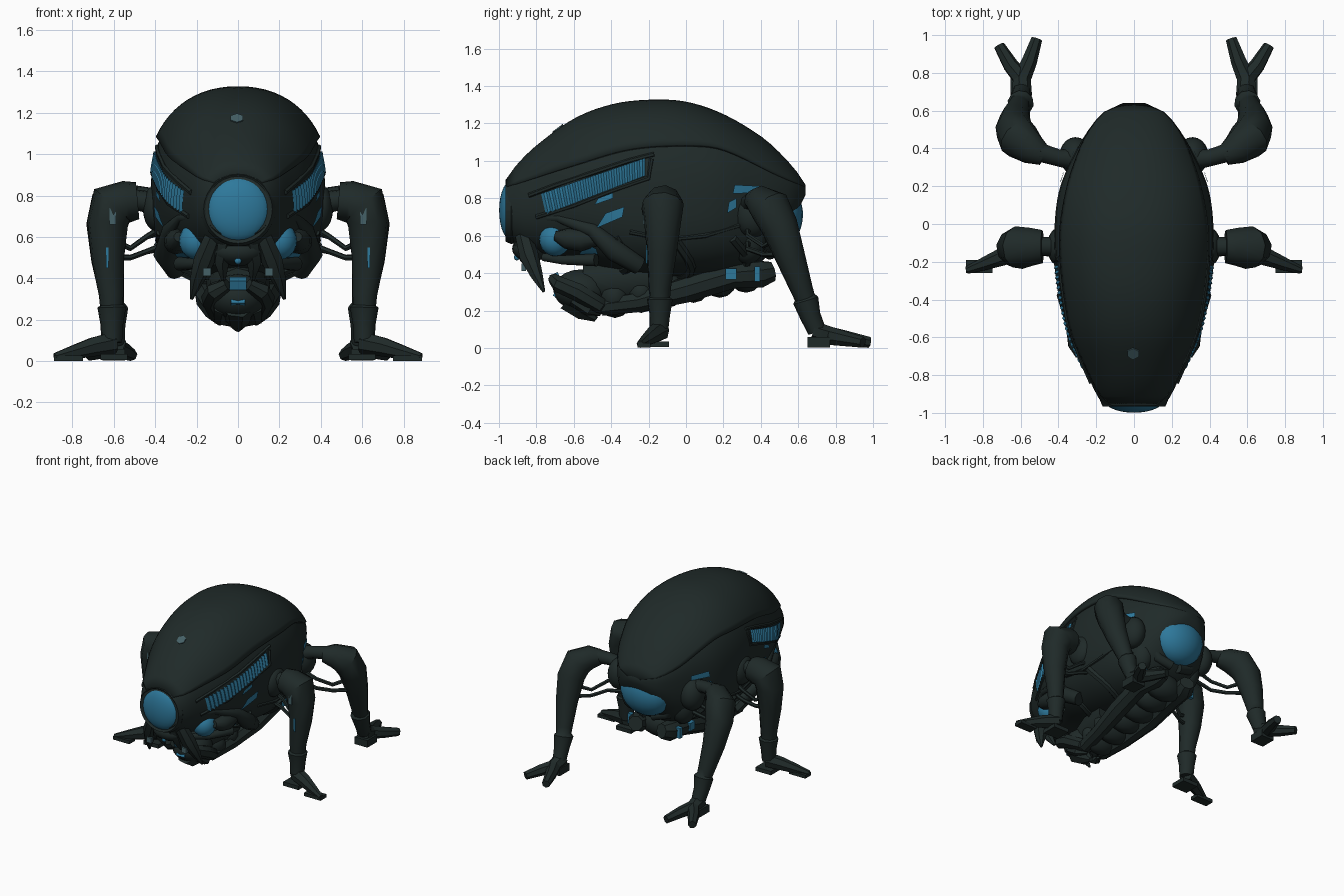
import bpy, bmesh, math
from mathutils import Vector, Matrix

if "Cube" in bpy.data.objects:
    bpy.data.objects.remove(bpy.data.objects["Cube"])


def material(name, col):
    m = bpy.data.materials.new(name)
    m.diffuse_color = (*col, 1)
    m.use_nodes = True
    m.node_tree.nodes["Principled BSDF"].inputs["Base Color"].default_value = m.diffuse_color
    return m


DARK = material("dark_armour", (0.0138, 0.0228, 0.0217))
BLUE = material("blue_glass", (0.027, 0.19, 0.33))
GREY = material("grey_sensor", (0.06, 0.12, 0.135))


def finish(name, bm, mat, mirror=False, smooth=True, angle=38):
    bmesh.ops.recalc_face_normals(bm, faces=bm.faces)
    me = bpy.data.meshes.new(name)
    bm.to_mesh(me)
    bm.free()
    me.materials.append(mat)
    ob = bpy.data.objects.new(name, me)
    bpy.context.collection.objects.link(ob)
    if smooth:
        for o in bpy.context.selected_objects:
            o.select_set(False)
        ob.select_set(True)
        bpy.context.view_layer.objects.active = ob
        bpy.ops.object.shade_smooth_by_angle(angle=math.radians(angle))
    if mirror:
        ob.modifiers.new("mirror", 'MIRROR').use_clip = False
    return ob


def loft(name, rings, mat, closed=True, caps=True, **kw):
    bm = bmesh.new()
    vs = [[bm.verts.new(p) for p in r] for r in rings]
    n = len(rings[0])
    for a, b in zip(vs, vs[1:]):
        for i in range(n if closed else n - 1):
            j = (i + 1) % n
            bm.faces.new((a[i], a[j], b[j], b[i]))
    if caps and closed:
        bm.faces.new(vs[0])
        bm.faces.new(vs[-1])
    return finish(name, bm, mat, **kw)


def limb(name, pts, mat=DARK, sides=10, mirror=True):
    """Tube through (x, y, z, radius) points."""
    P = [Vector(p[:3]) for p in pts]
    u, rings = Vector((0.13, 1, 0.21)), []
    for i, p in enumerate(P):
        t = (P[min(i + 1, len(P) - 1)] - P[max(i - 1, 0)]).normalized()
        u = (u - t * u.dot(t)).normalized()
        v = t.cross(u)
        rings.append([p + pts[i][3] * (u * math.cos(a) + v * math.sin(a))
                      for a in (2 * math.pi * k / sides for k in range(sides))])
    return loft(name, rings, mat, mirror=mirror)


def blob(name, c, r, mat=DARK, mirror=False, tilt=0, seg=20):
    bm = bmesh.new()
    M = Matrix.Translation(c) @ Matrix.Rotation(tilt, 4, 'X') @ Matrix.Diagonal((*r, 1))
    bmesh.ops.create_uvsphere(bm, u_segments=seg, v_segments=seg // 2, radius=1, matrix=M)
    return finish(name, bm, mat, mirror)


def box(name, c, s, mat=DARK, mirror=False, tilt=0):
    bm = bmesh.new()
    M = Matrix.Translation(c) @ Matrix.Rotation(tilt, 4, 'X') @ Matrix.Diagonal((*s, 1))
    bmesh.ops.create_cube(bm, size=1, matrix=M)
    return finish(name, bm, mat, mirror, smooth=False)


# Body stations: y, bottom, widest height, top, half width
ROWS = [(-.96, .60, .74, .90, .16), (-.90, .54, .76, .98, .20), (-.8, .50, .78, 1.075, .245),
        (-.6, .47, .80, 1.215, .335), (-.4, .42, .82, 1.29, .385), (-.2, .39, .84, 1.315, .415),
        (0, .38, .84, 1.305, .42), (.2, .40, .84, 1.24, .39), (.4, .46, .84, 1.125, .30),
        (.5, .57, .84, 1.04, .24), (.58, .70, .84, .955, .175), (.62, .78, .84, .90, .12),
        (.64, .82, .845, .87, .06)]
EDGE = [(-.96, .86), (-.6, .975), (-.3, 1.06), (0, 1.08), (.2, 1.06), (.5, .92), (.64, .86)]
N = 2.2


def interp(tab, y):
    y = min(max(y, tab[0][0]), tab[-1][0])
    k = next(i for i in range(len(tab) - 1) if y <= tab[i + 1][0])
    a, b = tab[k], tab[k + 1]
    p, q = tab[max(k - 1, 0)], tab[min(k + 2, len(tab) - 1)]
    h = b[0] - a[0]
    t = (y - a[0]) / h
    out = []
    for j in range(1, len(a)):
        ma = (b[j] - p[j]) / (b[0] - p[0]) * h
        mb = (q[j] - a[j]) / (q[0] - a[0]) * h
        out.append((2*t**3 - 3*t*t + 1) * a[j] + (t**3 - 2*t*t + t) * ma
                   + (3*t*t - 2*t**3) * b[j] + (t**3 - t*t) * mb)
    return out


def power(y, upper):
    """Squareness of the section: the lower flanks are squarer behind the head."""
    return N if upper else N + .6 * min(max((y + .6) / .3, 0), 1)


def section(y, a, wide=1.0, high=1.0):
    zb, zm, zt, w = interp(ROWS, y)
    c, s = math.cos(a), math.sin(a)
    h = (zt - zm) if s > 0 else (zm - zb)
    f = lambda v: math.copysign(abs(v) ** (2 / power(y, s > 0)), v)
    return Vector((w * wide * f(c), y, zm + h * high * f(s)))


def hull_x(y, z):
    zb, zm, zt, w = interp(ROWS, y)
    h = (zt - zm) if z > zm else (zm - zb)
    n = power(y, z > zm)
    return w * max(1 - abs((z - zm) / h) ** n, 0) ** (1 / n)


def patch(name, corners, nu, nv, mat=BLUE, lift=.009, ridge=0.0):
    """Side plate following the hull; corners are (y, z), counted around."""
    a, b, c, d = (Vector(p) for p in corners)
    rows = []
    for i in range(nu + 1):
        u, row = i / nu, []
        for j in range(nv + 1):
            q = a.lerp(b, u).lerp(d.lerp(c, u), j / nv)
            row.append((hull_x(*q) + lift + ridge * (i % 2), q.x, q.y))
        rows.append(row)
    loft(name, rows, mat, closed=False, mirror=True, smooth=ridge == 0)


# Hull and the overhanging upper shell
ys = [-.96 + 1.6 * i / 34 for i in range(35)]
loft("hull", [[section(y, 2 * math.pi * k / 36) for k in range(36)] for y in ys], DARK)
shell_rings = []
for y in ys:
    zb, zm, zt, w = interp(ROWS, y)
    e = min(max((interp(EDGE, y)[0] - zm) / (zt - zm), .05), .75)
    a0 = math.asin(e ** (N / 2))
    shell_rings.append([section(y, a0 + (math.pi - 2 * a0) * k / 24, 1.055, 1.025) for k in range(25)])
shell = loft("upper_shell", shell_rings, DARK, closed=False)
sol = shell.modifiers.new("thickness", 'SOLIDIFY')
sol.thickness, sol.offset = .02, -1

# Forehead sensor
zb, zm, zt, w = interp(ROWS, -.68)
bm = bmesh.new()
bmesh.ops.create_cone(bm, cap_ends=True, segments=6, radius1=.035, radius2=.035, depth=.009,
                      matrix=Matrix.Translation((-.005, -.685, zm + 1.025 * (zt - zm) - .002))
                      @ Matrix.Rotation(math.radians(37), 4, 'X'))
finish("forehead_sensor", bm, GREY, smooth=False)

# Front eye with rim, rear window, cheek lamps
blob("front_eye", (0, -.935, .735), (.155, .064, .158), BLUE, seg=28)
rim = [[(r * math.cos(t), -.945 + d, .735 + r * math.sin(t)) for r, d in
        ((.15, -.01), (.166, -.02), (.18, .01), (.17, .05), (.145, .05))]
       for t in (2 * math.pi * k / 28 for k in range(29))]
loft("eye_rim", rim, DARK, caps=False)
blob("rear_window", (0, .485, .70), (.20, .14, .18), BLUE, tilt=math.radians(-8), seg=24)
limb("rear_window_frame", [(.03, .45, .505, .035), (.14, .43, .54, .04), (.215, .42, .66, .035),
                           (.21, .47, .80, .03)])
blob("rear_haunch", (.21, .33, .58), (.09, .10, .13), mirror=True)
blob("cheek_lamp", (.20, -.70, .58), (.085, .085, .09), BLUE, True)
limb("cheek_cover", [(.285, -.70, .60, .025), (.295, -.64, .585, .055), (.30, -.56, .575, .06),
                     (.31, -.46, .58, .03)])
limb("cheek_guard", [(.19, -.82, .695, .025), (.27, -.68, .695, .025), (.33, -.50, .63, .04),
                     (.35, -.38, .52, .06), (.30, -.25, .44, .05)])
limb("lower_cheek", [(.12, -.76, .485, .022), (.20, -.66, .47, .025), (.28, -.48, .47, .035)])
patch("cheek_side_light", ((-.57, .50), (-.47, .50), (-.48, .53), (-.54, .56)), 4, 2, lift=.045)

# Side gills, slits and trim
patch("side_gills", ((-.75, .715), (-.22, .92), (-.22, 1.015), (-.775, .825)), 40, 3, lift=.005, ridge=.011)
patch("side_slit", ((-.48, .64), (-.34, .70), (-.33, .755), (-.43, .72)), 6, 2, lift=.01)
patch("side_slit_upper", ((-.49, .765), (-.39, .80), (-.39, .83), (-.47, .80)), 4, 2, lift=.01)
patch("rear_slit", ((.25, .825), (.39, .83), (.39, .865), (.26, .872)), 6, 2, lift=.012)
patch("rear_notch", ((.22, .72), (.27, .75), (.27, .80), (.23, .78)), 3, 2)
for nm, line in (("gill_sill", ((-.80, .70), (-.6, .762), (-.4, .84), (-.2, .908), (-.185, 1.01))),
                 ("gill_brow", ((-.84, .815), (-.7, .868), (-.5, .935), (-.3, 1.002), (-.17, 1.035))),
                 ("waist_ridge", ((-.3, .62), (-.1, .58), (.1, .60), (.3, .66), (.42, .76)))):
    limb(nm, [(hull_x(y, z), y, z, .013) for y, z in line], sides=6)

# Fangs and snout
limb("fang", [(.12, -.87, .60, .045), (.165, -.84, .49, .053), (.20, -.80, .39, .035),
              (.225, -.76, .30, .008)], sides=7)
limb("inner_fang", [(.06, -.88, .58, .045), (.08, -.85, .48, .04), (.07, -.80, .39, .01)], sides=6)
blob("snout", (0, -.83, .53), (.13, .10, .07))
blob("snout_light", (0, -.905, .485), (.018, .015, .018), BLUE, seg=10)
box("fang_sensor", (.15, -.868, .43), (.04, .025, .04), GREY, True)

# Lower head and jaws
blob("lower_head", (0, -.56, .31), (.14, .15, .11))
limb("jaw", [(.05, -.71, .37, .03), (.11, -.68, .34, .045), (.13, -.58, .30, .05),
             (.10, -.46, .23, .045), (.04, -.42, .20, .03)], sides=7)
limb("chin", [(0, -.62, .27, .08), (0, -.54, .20, .06), (0, -.48, .152, .015)], sides=7, mirror=False)
limb("jaw_hook", [(.08, -.60, .26, .04), (.09, -.52, .20, .03), (.05, -.46, .18, .01)], sides=6)
box("jaw_light", (0, -.70, .375), (.08, .05, .045), BLUE, tilt=.4)
box("chin_light", (0, -.675, .285), (.07, .06, .045), BLUE, tilt=-.5)
limb("neck", [(0, -.55, .36, .09), (0, -.40, .36, .14), (0, -.2, .38, .16)], mirror=False)

# Belly machinery: segments, pipes and ribs
for i in range(6):
    y = -.38 + .14 * i
    blob(f"belly_segment_{i}", (0, y, .275 + .024 * i), (.15 + .012 * (i % 2), .095, .115 - .003 * i), seg=14)
limb("belly_pipe", [(.08, -.45, .22, .05), (.11, -.25, .245, .055), (.14, 0, .31, .07), (.15, .25, .385, .07),
                    (.13, .40, .395, .075), (.11, .46, .41, .055)], sides=8)
for i, y in enumerate((-.38, -.05, .25)):
    arc = [section(y + .08 * math.sin(k * .5), -.5 - .17 * k) for k in range(7)]
    limb(f"belly_rib_{i}", [(*p, .025) for p in arc], sides=6)
for i, y in enumerate((.24, .38)):
    box(f"belly_light_{i}", (.20, y, .395), (.05, .06 - .03 * i, .06 + .02 * i), BLUE, True)

# Front legs
blob("front_shoulder", (.40, -.12, .74), (.06, .10, .11), mirror=True)
limb("front_hip", [(.38, -.12, .76, .055), (.50, -.12, .78, .05)])
limb("front_leg", [(.485, -.12, .775, .09), (.54, -.12, .77, .102), (.61, -.125, .755, .115),
                   (.63, -.125, .67, .10), (.63, -.13, .50, .08), (.613, -.14, .32, .06),
                   (.612, -.14, .27, .056), (.61, -.14, .26, .07), (.61, -.14, .18, .056),
                   (.61, -.145, .09, .05)])
limb("front_toe", [(.60, -.14, .09, .055), (.70, -.175, .07, .048), (.79, -.21, .045, .036),
                   (.885, -.245, .02, .02)], sides=7)
box("front_toe_pad", (.82, -.225, .014), (.14, .07, .026), mirror=True)
box("front_heel", (.60, -.15, .02), (.13, .12, .03), mirror=True)
box("front_leg_slit", (.632, -.2095, .50), (.013, .008, .10), BLUE, True)
box("front_leg_sensor", (.605, -.226, .70), (.03, .008, .08), GREY, True)

# Rear legs
blob("rear_hip_socket", (.31, .36, .71), (.085, .10, .12), mirror=True)
limb("rear_hip", [(.30, .34, .76, .06), (.40, .35, .79, .045), (.50, .38, .80, .05)])
limb("rear_leg", [(.475, .36, .79, .055), (.54, .395, .785, .085), (.61, .45, .75, .11),
                  (.635, .50, .65, .10), (.63, .56, .48, .08), (.61, .62, .31, .06),
                  (.605, .635, .27, .056), (.60, .64, .255, .07), (.60, .665, .17, .056),
                  (.595, .70, .09, .05)])
for nm, end in (("inner_toe", (.515, .98)), ("outer_toe", (.715, .945))):
    mx, my = (.595 + end[0]) / 2, (.74 + end[1]) / 2
    limb("rear_" + nm, [(.595, .68, .09, .055), (.595, .77, .065, .05), (mx, my, .05, .042),
                        (*end, .03, .03)], sides=7)
box("rear_heel", (.60, .71, .03), (.11, .12, .055), mirror=True)

# Leg struts
for nm, y0, y1, xo in (("front", -.08, -.13, .36), ("rear", .33, .50, .28)):
    for i, dz in enumerate((0, .09)):
        limb(f"{nm}_strut_{i}", [(xo, y0, .56 + dz, .016), (.44, y0, .53 + dz * .8, .014),
                                 (.52, (y0 + y1) / 2, .50 + dz * .5, .014),
                                 (.62, y1, .50 + dz, .016)], sides=6)
